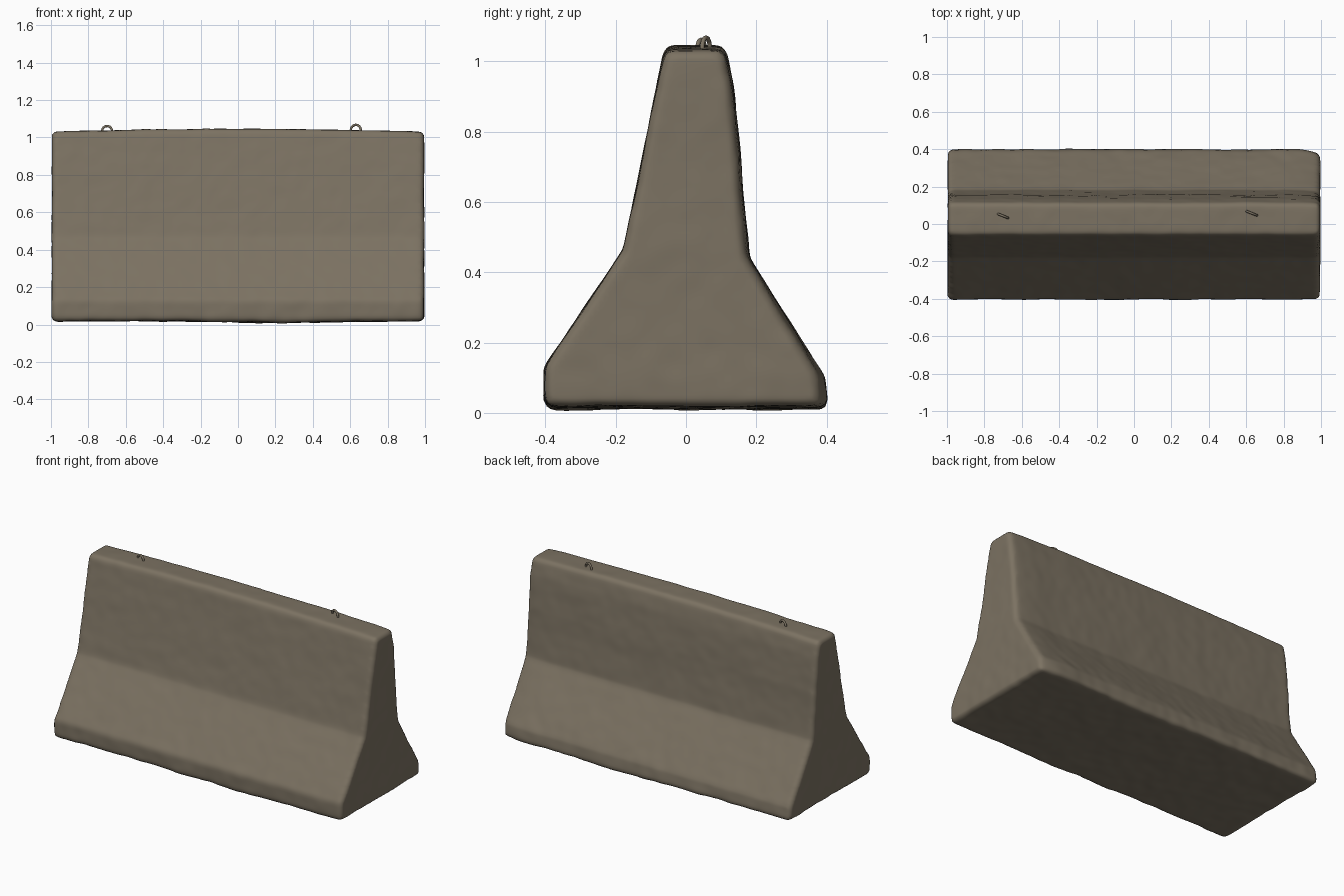
import bpy, bmesh, math
from mathutils import Vector, noise

if "Cube" in bpy.data.objects:
    bpy.data.objects.remove(bpy.data.objects["Cube"])


def material(name, rgb):
    m = bpy.data.materials.new(name)
    m.diffuse_color = (*rgb, 1)
    m.use_nodes = True
    m.node_tree.nodes["Principled BSDF"].inputs["Base Color"].default_value = m.diffuse_color
    return m


concrete = material("weathered concrete", (0.20, 0.168, 0.122))

# Barrier body: side profile (y, z) extruded along x
PROFILE = [(-0.403, 0.015), (0.405, 0.015), (0.392, 0.105), (0.181, 0.44),
           (0.162, 0.62), (0.155, 0.73), (0.133, 0.94), (0.112, 1.04),
           (-0.06, 1.04), (-0.178, 0.465), (-0.403, 0.13)]
bm = bmesh.new()
face = bm.faces.new([bm.verts.new((-0.995, y, z)) for y, z in PROFILE])
ext = bmesh.ops.extrude_face_region(bm, geom=[face])
bmesh.ops.translate(bm, vec=(1.99, 0, 0),
                    verts=[v for v in ext["geom"] if isinstance(v, bmesh.types.BMVert)])
bmesh.ops.recalc_face_normals(bm, faces=bm.faces)
mesh = bpy.data.meshes.new("barrier_body")
bm.to_mesh(mesh)
bm.free()
body = bpy.data.objects.new("barrier_body", mesh)
bpy.context.collection.objects.link(body)

# Worn edges, then an even dense skin
bev = body.modifiers.new("worn edges", 'BEVEL')
bev.width, bev.segments, bev.limit_method = 0.022, 3, 'ANGLE'
bev.angle_limit = math.radians(40)
rem = body.modifiers.new("skin", 'REMESH')
rem.mode, rem.voxel_size = 'VOXEL', 0.014
smo = body.modifiers.new("soften", 'SMOOTH')
smo.iterations = 3
dg = bpy.context.evaluated_depsgraph_get()
skin = bpy.data.meshes.new_from_object(body.evaluated_get(dg))
body.modifiers.clear()
body.data = skin
skin.name = "barrier_body"

# Lumpy wear: rougher near the base and the ends; crowned top, sagging bottom
normals = [v.normal.copy() for v in skin.vertices]
for v, n in zip(skin.vertices, normals):
    p = v.co.copy()
    low = max(0, 1 - p.z / 0.25)
    amp = 0.003 + 0.003 * low
    d = amp * noise.noise(p * 5) + 0.6 * amp * noise.noise(p * 14 + Vector((9, 3, 5)))
    q = p + n * d
    if p.z > 0.9:
        q.z += (p.z - 0.9) / 0.14 * (0.006 - 0.016 * p.x ** 2)
    if p.z < 0.1:
        q.z += (0.1 - p.z) / 0.085 * (0.003 - 0.008 * math.exp(-((p.x - 0.25) / 0.3) ** 2))
    # horizontal taper of the rear corner at the right end
    if p.x > 0.8 and p.y > 0.05:
        q.y -= 0.022 * ((p.x - 0.8) / 0.2) ** 2 * p.y / 0.4
    q.x = max(-1, min(1, q.x))
    q.z = max(0, q.z)
    v.co = q
skin.materials.clear()
skin.materials.append(concrete)
for p in skin.polygons:
    p.use_smooth = True
    p.material_index = 0


# Lifting loops: bent bars standing in the top face
def lifting_loop(name, x, y, top):
    cu = bpy.data.curves.new(name, 'CURVE')
    cu.dimensions = '3D'
    cu.bevel_depth, cu.bevel_resolution = 0.0065, 2
    r = 0.029
    pts = [(-r - 0.003, -0.06)] + [(-r * math.cos(math.pi * i / 12), r * math.sin(math.pi * i / 12))
                           for i in range(13)] + [(r + 0.003, -0.06)]
    sp = cu.splines.new('POLY')
    sp.points.add(len(pts) - 1)
    for pt, (a, h) in zip(sp.points, pts):
        pt.co = (a, 0, h, 1)
    tmp = bpy.data.objects.new(name + "_path", cu)
    bpy.context.collection.objects.link(tmp)
    dg = bpy.context.evaluated_depsgraph_get()
    me = bpy.data.meshes.new_from_object(tmp.evaluated_get(dg))
    bpy.data.objects.remove(tmp)
    ob = bpy.data.objects.new(name, me)
    bpy.context.collection.objects.link(ob)
    ob.location = (x, y, top - r - 0.0065)
    ob.rotation_euler = (0, 0, math.radians(-22))
    me.materials.clear()
    me.materials.append(concrete)
    for p in me.polygons:
        p.use_smooth = True


lifting_loop("lifting_loop_left", -0.70, 0.043, 1.068)
lifting_loop("lifting_loop_right", 0.63, 0.057, 1.074)
